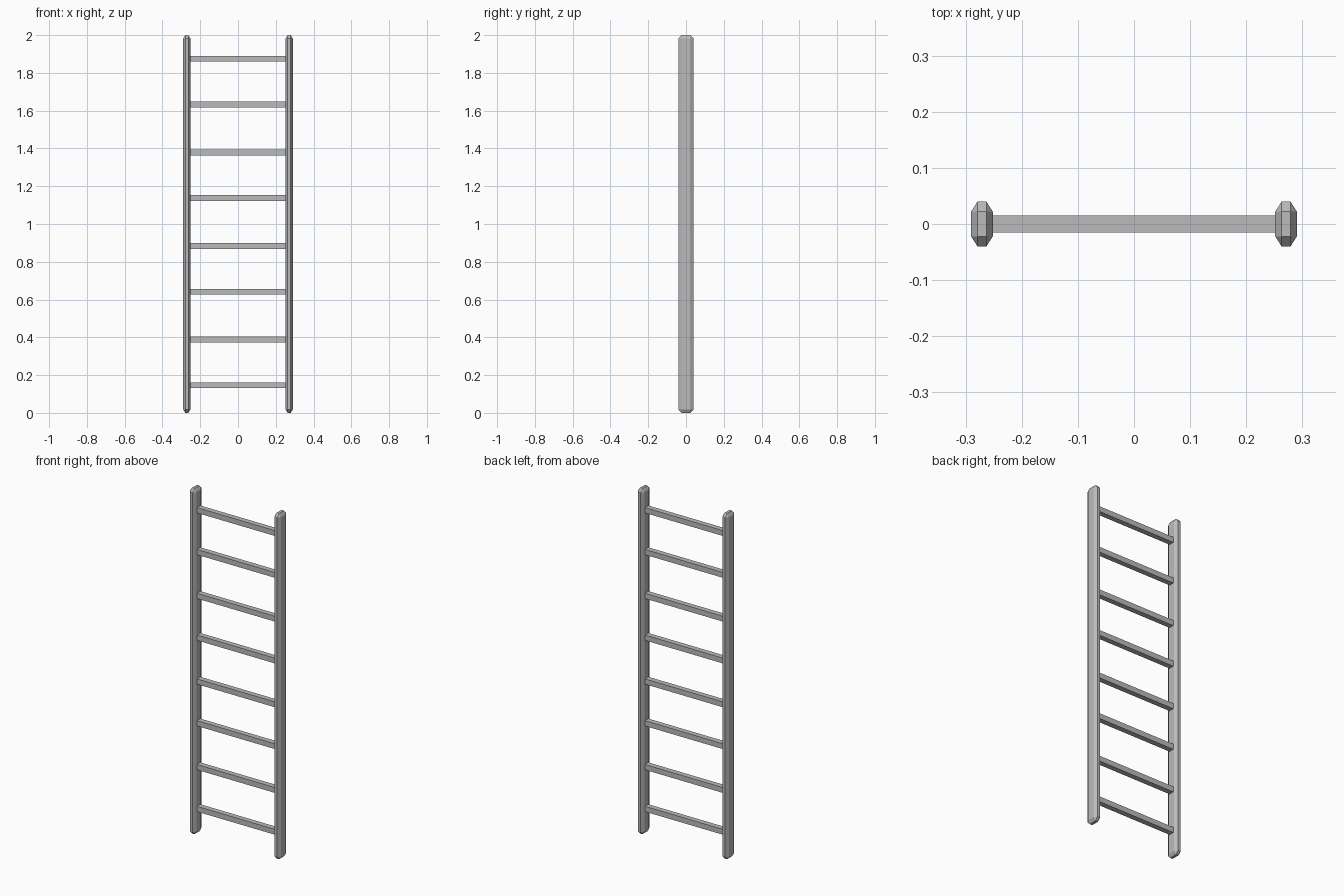
import bpy
import bmesh
from mathutils import Vector

cube = bpy.data.objects.get("Cube")
if cube:
    bpy.data.objects.remove(cube, do_unlink=True)

# Single grey finish
grey = bpy.data.materials.new("grey metal")
grey.use_nodes = True
colour = (0.5, 0.5, 0.5, 1)
grey.diffuse_color = colour
grey.node_tree.nodes["Principled BSDF"].inputs["Base Color"].default_value = colour


def add_box(name, centre, half, chamfer=None):
    """Box with given half sizes; chamfer gives a separate cut depth per axis."""
    bm = bmesh.new()
    bmesh.ops.create_cube(bm, size=2)
    if chamfer:
        bmesh.ops.bevel(bm, geom=bm.edges[:], offset=0.25, segments=1,
                        affect='EDGES', profile=0.5)
    for v in bm.verts:
        for i in range(3):
            sign = 1 if v.co[i] > 0 else -1
            cut = chamfer[i] if chamfer and abs(v.co[i]) < 0.99 else 0
            v.co[i] = sign * (half[i] - cut)
    bmesh.ops.recalc_face_normals(bm, faces=bm.faces[:])
    mesh = bpy.data.meshes.new(name)
    bm.to_mesh(mesh)
    bm.free()
    mesh.materials.append(grey)
    obj = bpy.data.objects.new(name, mesh)
    obj.location = Vector(centre)
    bpy.context.collection.objects.link(obj)
    return obj


# Side rails with chamfered edges
for side, sign in (("left", 1), ("right", -1)):
    add_box(side + "_rail", (sign * 0.271, 0, 1), (0.0193, 0.04, 1),
            (0.0113, 0.018, 0.018))

# Rungs, set in evenly repeating pairs
for pair in range(4):
    for step in range(2):
        z = 0.146 + pair * 0.4955 + step * 0.242
        add_box(f"rung_{pair * 2 + step + 1}", (0, 0, z), (0.262, 0.0155, 0.0155))
